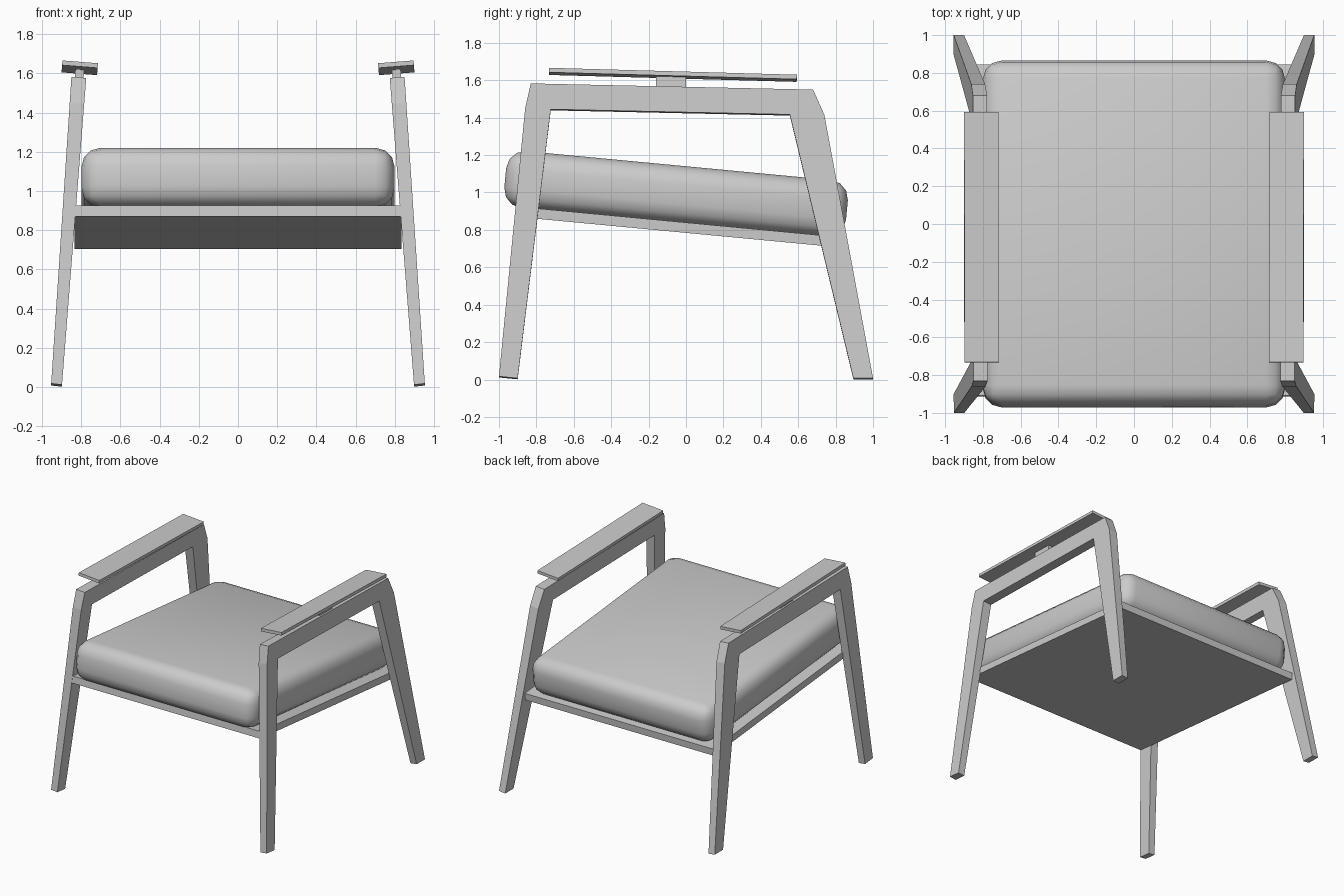
import bpy, bmesh, math

if "Cube" in bpy.data.objects:
    bpy.data.objects.remove(bpy.data.objects["Cube"])

TILT = math.radians(-5.4)   # seat slopes down to the back


def box(name, size, loc, rot=(0, 0, 0)):
    bpy.ops.mesh.primitive_cube_add(size=1, location=loc, rotation=rot)
    ob = bpy.context.object
    ob.name = name
    ob.scale = size
    bpy.ops.object.transform_apply(location=True, rotation=True, scale=True)
    return ob


def mirror_x(ob):
    ob.modifiers.new("Mirror", 'MIRROR').use_mirror_merge = False


# Side frames: arch profile (y, z), leaning inward and thickening to the top
profile = [(-1, 0.017), (-0.86, 1.45), (-0.83, 1.583), (0.68, 1.55),
           (0.74, 1.415), (1, 0.007), (0.895, 0.007), (0.555, 1.417),
           (-0.723, 1.445), (-0.90, 0.007)]
bm = bmesh.new()
outer = [bm.verts.new((0.955 - 0.066 * z, y, z)) for y, z in profile]
inner = [bm.verts.new((0.90 - 0.079 * z, y, z - 0.006)) for y, z in profile]
bm.faces.new(outer)
bm.faces.new(inner[::-1])
for i in range(len(profile)):
    j = (i + 1) % len(profile)
    bm.faces.new((outer[i], inner[i], inner[j], outer[j]))
bmesh.ops.recalc_face_normals(bm, faces=bm.faces)
mesh = bpy.data.meshes.new("side_frame")
bm.to_mesh(mesh)
bm.free()
frame = bpy.data.objects.new("side_frame", mesh)
bpy.context.collection.objects.link(frame)
mirror_x(frame)

# Armrest pads and the small blocks carrying them
lean = (math.radians(-1.6), math.radians(-4.5), 0)
mirror_x(box("armrest", (0.182, 1.325, 0.024), (0.808, -0.07, 1.629), lean))
mirror_x(box("armrest_block", (0.045, 0.16, 0.07), (0.81, -0.08, 1.593), lean))

# Seat board
box("seat_board", (1.67, 1.76, 0.055), (0, -0.035, 0.815), (TILT, 0, 0))

# Cushion with soft rounded edges
cushion = box("seat_cushion", (1.60, 1.835, 0.305), (0, -0.053, 0.992), (TILT, 0, 0))
bev = cushion.modifiers.new("Bevel", 'BEVEL')
bev.width = 0.1
bev.segments = 3
for p in cushion.data.polygons:
    p.use_smooth = True
